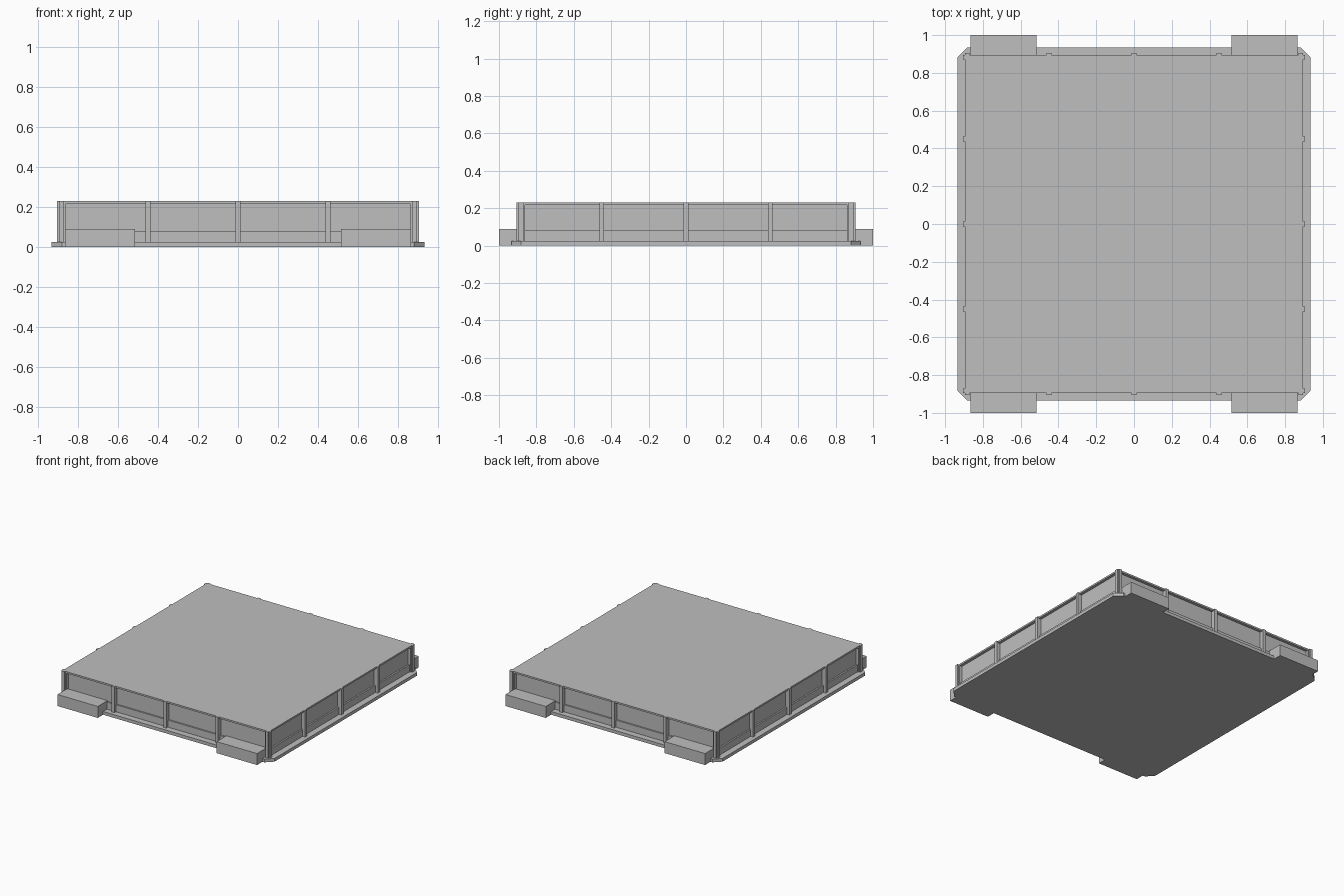
import bpy
import bmesh
from math import radians
from mathutils import Matrix

cube = bpy.data.objects.get("Cube")
if cube:
    bpy.data.objects.remove(cube, do_unlink=True)

grey = bpy.data.materials.new("plain grey")
grey.use_nodes = True
colour = (0.52, 0.52, 0.52, 1)
grey.diffuse_color = colour
grey.node_tree.nodes["Principled BSDF"].inputs["Base Color"].default_value = colour


def finish(name, bm):
    mesh = bpy.data.meshes.new(name)
    bmesh.ops.recalc_face_normals(bm, faces=bm.faces)
    bm.to_mesh(mesh)
    bm.free()
    mesh.materials.append(grey)
    obj = bpy.data.objects.new(name, mesh)
    bpy.context.collection.objects.link(obj)
    return obj


def box(name, x0, x1, y0, y1, z0, z1, turn=0):
    """Box between limits, turned about the z axis through the origin."""
    bm = bmesh.new()
    size = Matrix.Diagonal((x1 - x0, y1 - y0, z1 - z0, 1))
    place = Matrix.Translation(((x0 + x1) / 2, (y0 + y1) / 2, (z0 + z1) / 2))
    spin = Matrix.Rotation(radians(turn), 4, "Z")
    bmesh.ops.create_cube(bm, size=1, matrix=spin @ place @ size)
    return finish(name, bm)


def square(name, half, z0, z1):
    return box(name, -half, half, -half, half, z0, z1)


EDGE, HEIGHT, BASE = 0.895, 0.23, 0.025

# base plate with cut corners
bm = bmesh.new()
out, cut = 0.934, 0.882
ring = [(out, -cut), (out, cut), (cut, out), (-cut, out),
        (-out, cut), (-out, -cut), (-cut, -out), (cut, -out)]
face = bm.faces.new([bm.verts.new((x, y, 0)) for x, y in ring])
top = bmesh.ops.extrude_face_region(bm, geom=[face])["geom"]
bmesh.ops.translate(bm, vec=(0, 0, BASE),
                    verts=[v for v in top if isinstance(v, bmesh.types.BMVert)])
finish("base_plate", bm)

# stepped walls and deck
square("lower_wall", 0.885, BASE, 0.08)
square("recessed_wall", 0.873, 0.08, 0.217)
square("deck", EDGE, 0.217, HEIGHT)

# posts along every side, the end ones flush with the deck corners
for side, turn in zip(("front", "left", "back", "right"), (0, 90, 180, 270)):
    for i, x in enumerate((-0.8825, -0.45, 0, 0.45, 0.8825)):
        box(f"{side}_post_{i + 1}", x - 0.0125, x + 0.0125,
            -0.905, -0.86, BASE, HEIGHT, turn)

# corner blocks at front and back
for end, turn in (("front", 0), ("back", 180)):
    for i, x in enumerate((-0.69, 0.69)):
        box(f"{end}_block_{i + 1}", x - 0.175, x + 0.175,
            -1, -0.88, 0, 0.09, turn)
